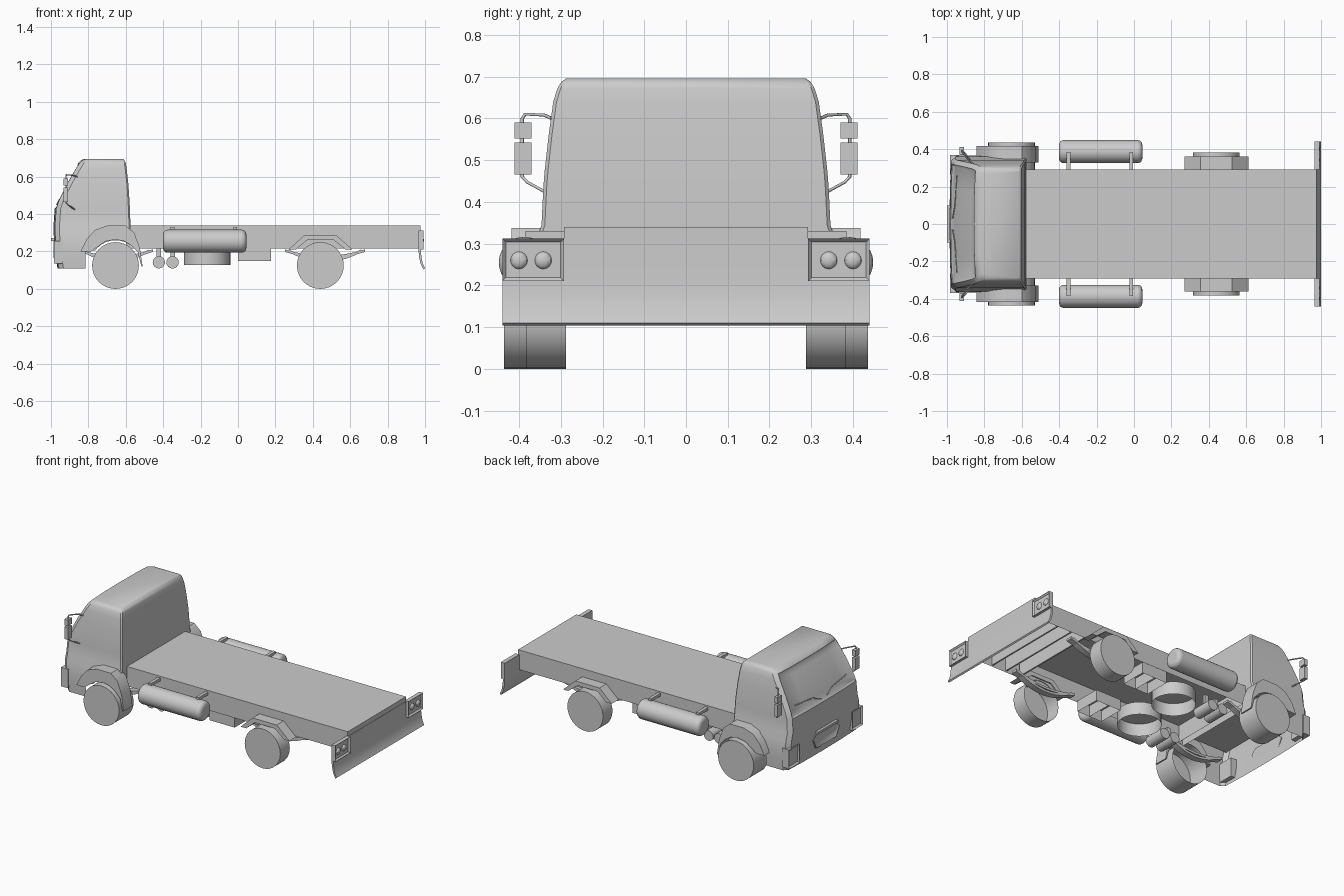
import bpy, bmesh, math
from mathutils import Matrix, Vector

if "Cube" in bpy.data.objects:
    bpy.data.objects.remove(bpy.data.objects["Cube"])


def finish(name, bm, angle=35):
    bmesh.ops.recalc_face_normals(bm, faces=bm.faces[:])
    me = bpy.data.meshes.new(name)
    bm.to_mesh(me)
    bm.free()
    ob = bpy.data.objects.new(name, me)
    bpy.context.collection.objects.link(ob)
    bpy.ops.object.select_all(action='DESELECT')
    ob.select_set(True)
    bpy.context.view_layer.objects.active = ob
    bpy.ops.object.shade_smooth_by_angle(angle=math.radians(angle))
    return ob


def box(name, x, y, z, open_dir=None, inset_dir=None):
    """Box from (min, max) ranges; one side may be left open or recessed."""
    bm = bmesh.new()
    size = [max(r) - min(r) for r in (x, y, z)]
    mid = [sum(r) / 2 for r in (x, y, z)]
    bmesh.ops.create_cube(bm, size=1, matrix=Matrix.Translation(mid) @ Matrix.Diagonal((*size, 1)))
    if open_dir:
        bmesh.ops.delete(bm, geom=[f for f in bm.faces if f.normal.dot(Vector(open_dir)) > .9], context='FACES_ONLY')
    if inset_dir:
        f = [f for f in bm.faces if f.normal.dot(Vector(inset_dir)) > .9]
        bmesh.ops.inset_region(bm, faces=f, thickness=.012, depth=-.01)
    return finish(name, bm)


def cylinder(name, centre, radius, length, axis, segs=32, open_dir=None):
    rot = {'X': Matrix.Rotation(math.pi / 2, 4, 'Y'), 'Y': Matrix.Rotation(math.pi / 2, 4, 'X'), 'Z': Matrix()}[axis]
    bm = bmesh.new()
    bmesh.ops.create_cone(bm, cap_ends=True, segments=segs, radius1=radius, radius2=radius, depth=length,
                          matrix=Matrix.Translation(centre) @ rot)
    bm.normal_update()
    if open_dir:
        bmesh.ops.delete(bm, geom=[f for f in bm.faces if f.normal.dot(Vector(open_dir)) > .99], context='FACES_ONLY')
    return finish(name, bm)


def extrude(bm, pts, vec):
    f = bm.faces.new([bm.verts.new(p) for p in pts])
    r = bmesh.ops.extrude_face_region(bm, geom=[f])
    bmesh.ops.translate(bm, verts=[v for v in r['geom'] if isinstance(v, bmesh.types.BMVert)], vec=vec)


def extrude_y(name, profile, y0, y1):
    """Closed x-z profile extruded across y."""
    bm = bmesh.new()
    extrude(bm, [(x, y0, z) for x, z in profile], (0, y1 - y0, 0))
    return finish(name, bm)


def tube(name, pts, radius):
    cu = bpy.data.curves.new(name, 'CURVE')
    cu.dimensions = '3D'
    cu.bevel_depth = radius
    cu.bevel_resolution = 1
    cu.use_fill_caps = True
    sp = cu.splines.new('POLY')
    sp.points.add(len(pts) - 1)
    for p, c in zip(sp.points, pts):
        p.co = (*c, 1)
    ob = bpy.data.objects.new(name, cu)
    bpy.context.collection.objects.link(ob)
    return ob


# Cab: lofted horizontal rings (z, front x, back x, half width)
rings = [(.11, -.965, -.575, .36), (.20, -.98, -.575, .365), (.30, -.986, -.575, .36), (.345, -.986, -.575, .346),
         (.43, -.98, -.578, .342), (.47, -.966, -.58, .339), (.56, -.922, -.586, .329), (.64, -.876, -.595, .318),
         (.672, -.856, -.6, .308), (.688, -.84, -.607, .298), (.695, -.82, -.615, .288)]
bm = bmesh.new()
loops = []
for z, xf, xb, w in rings:
    half = [(xf + .002, w * .55), (xf + .008, w - .022), (xf + .032, w), (xb - .008, w), (xb, w - .008)]
    pts = [(xf, 0)] + half + [(x, -y) for x, y in reversed(half)]
    loops.append([bm.verts.new((x, y, z)) for x, y in pts])
n = len(loops[0])
screen = []
for i in range(len(loops) - 1):
    for j in range(n):
        k = (j + 1) % n
        f = bm.faces.new((loops[i][j], loops[i][k], loops[i + 1][k], loops[i + 1][j]))
        if 4 <= i <= 7 and j in (0, 1, n - 2, n - 1):
            screen.append(f)
bm.faces.new(loops[0])
bm.faces.new(loops[-1])
bmesh.ops.recalc_face_normals(bm, faces=bm.faces[:])
bmesh.ops.inset_region(bm, faces=screen, thickness=.012, depth=-.006)
cab = finish("cab", bm, 30)

# Clear the wheel space under the cab
cutters = [box("cut_box", (-.815, -.4), (-.5, .5), (0, .205)),
           cylinder("cut_arch", (-.655, 0, .125), .135, 1, 'Y', 32)]
for c in cutters:
    c.hide_render = True
    m = cab.modifiers.new("cut", 'BOOLEAN')
    m.operation, m.object, m.solver = 'DIFFERENCE', c, 'EXACT'
    bpy.context.view_layer.objects.active = cab
    bpy.ops.object.modifier_move_to_index(modifier=m.name, index=0)
    bpy.ops.object.modifier_apply(modifier=m.name)
for c in cutters:
    bpy.data.objects.remove(c, do_unlink=True)

# Leave the cab hollow from below, with a flat floor
bm = bmesh.new()
bm.from_mesh(cab.data)
under = []
for f in bm.faces:
    c = f.calc_center_median()
    if c.z < .3 and (f.normal.z < -.9 or (abs(f.normal.y) < .02 and -.83 < c.x < -.58)):
        under.append(f)
bmesh.ops.delete(bm, geom=under, context='FACES')
bm.to_mesh(cab.data)
bm.free()
box("cab_floor", (-.95, -.58), (-.325, .325), (.318, .328))

# Front details
box("front_badge_bar", (-1, -.98), (-.1, .1), (.257, .272))
bm = bmesh.new()
extrude(bm, [(-.975, y, z) for y, z in [(-.1, .255), (.1, .255), (.13, .225), (.1, .165), (-.1, .165), (-.13, .225)]],
        (-.012, 0, 0))
bmesh.ops.recalc_face_normals(bm, faces=bm.faces[:])
bmesh.ops.inset_region(bm, faces=[f for f in bm.faces if f.normal.x < -.9], thickness=.014, depth=-.008)
finish("front_plate_frame", bm)

# Cargo deck: shell open below, with cross ribs
box("deck", (-.6, .975), (-.292, .292), (.215, .34), open_dir=(0, 0, -1))
for x in (.6, .7, .8, .9):
    box("deck_rib", (x - .005, x + .005), (-.285, .285), (.22, .335))

# Rear panel with curved lower lip
extrude_y("rear_panel", [(.965, .31), (.977, .31), (.977, .21), (.981, .17), (.988, .135), (1, .11),
                         (.992, .104), (.976, .135), (.968, .17), (.965, .21)], -.44, .44)


def spring(name, x0, x1, y0, y1, sag):
    top = []
    for i in range(11):
        t = i / 10
        top.append((x0 + (x1 - x0) * t, .212 - sag * 4 * t * (1 - t)))
    extrude_y(name, top + [(x, z - .014) for x, z in reversed(top)], y0, y1)


for s, side in ((1, "left"), (-1, "right")):
    inner = (0, -s, 0)
    # Wheels, open on the inner face
    cylinder(f"front_wheel_{side}", (-.655, s * .363, .125), .125, .145, 'Y', 32, inner)
    cylinder(f"rear_wheel_{side}", (.44, s * .335, .125), .125, .095, 'Y', 32, inner)

    # Front mudguard with trailing flap
    extrude_y(f"front_fender_{side}",
              [(-.842, .2), (-.81, .265), (-.765, .315), (-.7, .338), (-.6, .338), (-.555, .3), (-.525, .22), (-.51, .12),
               (-.517, .12), (-.535, .195), (-.57, .232), (-.61, .256), (-.655, .264), (-.71, .254), (-.765, .215),
               (-.785, .2)], s * .33, s * .418)
    # Rear mudguard
    extrude_y(f"rear_fender_{side}",
              [(.27, .21), (.355, .288), (.525, .288), (.612, .21), (.575, .21), (.51, .262), (.37, .262), (.31, .21)],
              s * .285, s * .36)

    # Leaf springs
    for k, cut in enumerate((0, .02)):
        spring(f"rear_spring_{side}", .25 + cut, .68 - cut, s * .22, s * .26, .035 + k * .02)
        spring(f"front_spring_{side}", -.85 + cut, -.455 - cut, s * .24, s * .28, .035 + k * .02)

    # Long side tank with brackets
    tank = cylinder(f"side_tank_{side}", (-.178, s * .387, .255), .0615, .445, 'X', 28)
    b = tank.modifiers.new("round_ends", 'BEVEL')
    b.width, b.segments, b.limit_method, b.angle_limit = .024, 4, 'ANGLE', math.radians(50)
    for x in (-.35, -.015):
        box(f"tank_bracket_{side}", (x - .01, x + .01), (s * .285, s * .385), (.312, .33))

    # Underbody: flat spare drums, small air bottles, boxes
    cylinder(f"spare_drum_{side}", (-.165, s * .15, .168), .125, .08, 'Z', 28, (0, 0, -1))
    for x in (-.423, -.35):
        cylinder(f"air_bottle_{side}", (x, s * .21, .142), .033, .13, 'Y', 16)
        box(f"bottle_hanger_{side}", (x - .012, x + .012), (s * .2, s * .22), (.165, .23))
    box(f"battery_box_{side}", (.0, .088), (s * .12, s * .285), (.15, .22), open_dir=(0, 0, -1))
    box(f"tool_box_{side}", (.088, .176), (s * .12, s * .285), (.15, .22), open_dir=(0, 0, -1))

    # Tail lights
    box(f"tail_light_frame_{side}", (.966, .993), (s * .292, s * .44), (.21, .312), inset_dir=(1, 0, 0))
    for y in (.342, .4):
        bm = bmesh.new()
        bmesh.ops.create_uvsphere(bm, u_segments=10, v_segments=8, radius=.021,
                                  matrix=Matrix.Translation((.982, s * y, .26)) @ Matrix.Diagonal((.6, 1, 1, 1)))
        finish(f"tail_lamp_{side}", bm)

    # Headlights at the corners and wipers lying on the glass
    box(f"headlight_{side}", (-.984, -.935), (s * .265, s * .37), (.135, .255), inset_dir=(-1, 0, 0))
    tube(f"wiper_{side}", [(-.97, s * .03, .45), (-.957, s * .1, .475), (-.946, s * .26, .487)], .003)

    # Mirrors on a bent arm
    tube(f"mirror_arm_{side}", [(-.86, s * .322, .6), (-.885, s * .34, .608), (-.918, s * .385, .61), (-.92, s * .392, .6),
                                (-.92, s * .392, .46), (-.905, s * .38, .447), (-.872, s * .338, .424)], .004)
    box(f"mirror_upper_{side}", (-.932, -.908), (s * .37, s * .411), (.552, .59))
    box(f"mirror_lower_{side}", (-.932, -.908), (s * .37, s * .411), (.465, .542))
